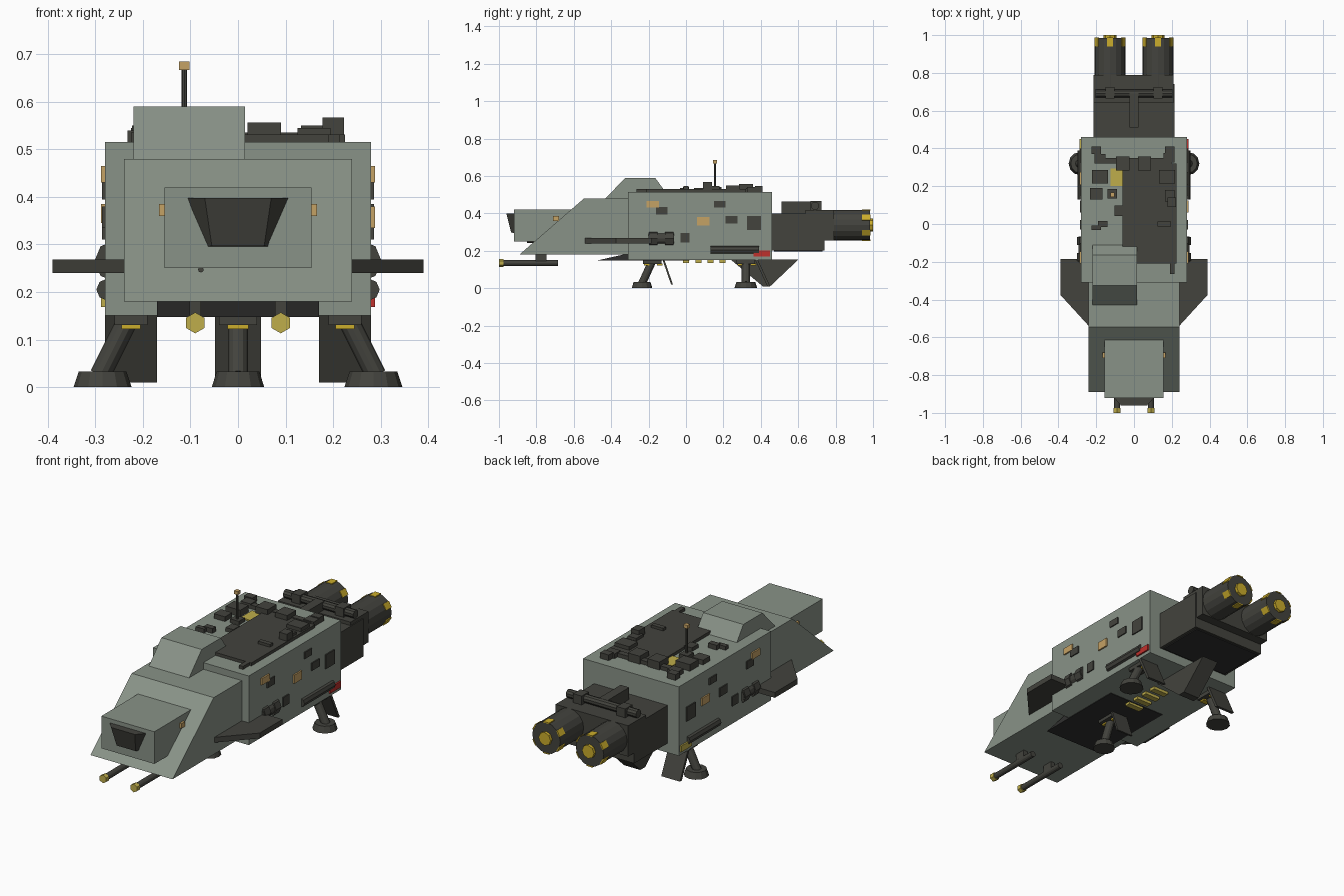
import bpy, bmesh, math
from mathutils import Vector

if "Cube" in bpy.data.objects:
    bpy.data.objects.remove(bpy.data.objects["Cube"])


def material(name, rgb):
    m = bpy.data.materials.new(name)
    m.diffuse_color = (*rgb, 1)
    m.use_nodes = True
    m.node_tree.nodes["Principled BSDF"].inputs["Base Color"].default_value = m.diffuse_color
    return m


HULL = material("hull grey green", (0.25, 0.29, 0.245))
DARK = material("dark grey", (0.056, 0.056, 0.047))
BLACK = material("belly black", (0.03, 0.03, 0.029))
YELLOW = material("dull yellow", (0.52, 0.42, 0.07))
GOLD = material("bright gold", (0.60, 0.42, 0.025))
ORANGE = material("tan orange", (0.56, 0.36, 0.13))
RED = material("red", (0.52, 0.03, 0.025))


def finish(name, bm, mat):
    bmesh.ops.recalc_face_normals(bm, faces=bm.faces)
    me = bpy.data.meshes.new(name)
    bm.to_mesh(me)
    bm.free()
    me.materials.append(mat)
    ob = bpy.data.objects.new(name, me)
    bpy.context.collection.objects.link(ob)
    return ob


def box(name, x, y, z, mat):
    """Box from (low, high) ranges on each axis."""
    bm = bmesh.new()
    bmesh.ops.create_cube(bm, size=1)
    for v in bm.verts:
        v.co = [(r[0] + r[1]) / 2 + c * (r[1] - r[0]) for r, c in zip((x, y, z), v.co)]
    return finish(name, bm, mat)


def prism(name, pts, lo, hi, mat, axis="x"):
    """Extrude a (y, z) profile along x, or an (x, y) profile along z."""
    bm = bmesh.new()
    place = (lambda p, d: (d, *p)) if axis == "x" else (lambda p, d: (*p, d))
    a = [bm.verts.new(place(p, lo)) for p in pts]
    b = [bm.verts.new(place(p, hi)) for p in pts]
    bm.faces.new(a)
    bm.faces.new(b[::-1])
    for i in range(len(pts)):
        j = (i + 1) % len(pts)
        bm.faces.new((a[i], a[j], b[j], b[i]))
    return finish(name, bm, mat)


def rod(name, p, q, r, mat, sides=12, r2=None):
    """Cylinder or cone between two points."""
    p, q = Vector(p), Vector(q)
    bm = bmesh.new()
    bmesh.ops.create_cone(bm, cap_ends=True, segments=sides, radius1=r,
                          radius2=r if r2 is None else r2, depth=(q - p).length)
    rot = (q - p).to_track_quat('Z', 'Y')
    for v in bm.verts:
        v.co = rot @ v.co + (p + q) / 2
    return finish(name, bm, mat)


# Main hull, sloped nose and cockpit
box("main_hull", (-.28, .28), (-.31, .46), (.15, .515), HULL)
prism("nose_wedge", [(-.89, .18), (-.545, .48), (-.30, .48), (-.30, .18)], -.24, .24, HULL)
box("cockpit", (-.155, .155), (-.92, -.60), (.25, .42), HULL)
prism("upper_cabin", [(-.43, .48), (-.325, .59), (-.165, .59), (-.11, .515), (-.11, .48)],
      -.22, .015, HULL)
# Protruding cockpit window, leaning forward at the top
bm = bmesh.new()
front = [bm.verts.new(c) for c in ((-.07, -.96, .398), (.07, -.96, .398),
                                   (.055, -.935, .297), (-.055, -.935, .297))]
back = [bm.verts.new(c) for c in ((-.11, -.915, .398), (.11, -.915, .398),
                                  (.065, -.915, .295), (-.065, -.915, .295))]
bm.faces.new(front)
bm.faces.new(back[::-1])
for i in range(4):
    j = (i + 1) % 4
    bm.faces.new((front[i], back[i], back[j], front[j]))
finish("cockpit_window", bm, DARK)
rod("nose_sensor", (-.078, -.85, .247), (-.078, -.80, .247), .006, DARK, 8)

# Parts mirrored on both sides
for s in (-1, 1):
    side = "right" if s > 0 else "left"

    def sx(a, b):
        return tuple(sorted((s * a, s * b)))

    box(side + "_cockpit_light", sx(.15, .166), (-.71, -.68), (.36, .385), ORANGE)
    prism(side + "_wing", [(s * .23, -.185), (s * .39, -.185), (s * .39, -.375), (s * .23, -.55)],
          .24, .268, DARK, "z")
    # Side pod with two collars and a long lower pipe
    rod(side + "_pod", (s * .265, -.20, .265), (s * .265, -.065, .265), .03, DARK)
    for y in (-.175, -.09):
        rod(side + "_pod_collar", (s * .258, y - .022, .265), (s * .258, y + .022, .265), .044, DARK, 8)
    rod(side + "_lower_pipe", (s * .275, .13, .205), (s * .275, .39, .205), .023, DARK, 8)
    box(side + "_marker", sx(.27, .288), (.36, .45), (.168, .20), RED if s > 0 else YELLOW)
    # Side panels; the orange one in the middle row differs per side
    panels = [(-.21, -.145, .43, .465, ORANGE), (-.16, -.10, .395, .435, DARK),
              (.06, .125, .335, .38, ORANGE if s > 0 else DARK), (.15, .21, .43, .465, DARK),
              (.21, .275, .345, .385, DARK if s > 0 else ORANGE), (.325, .40, .31, .385, DARK),
              (-.03, .02, .245, .295, DARK)]
    for a, b, c, d, m in panels:
        box(side + "_side_panel", sx(.275, .286 if m == DARK else .288), (a, b), (c, d), m)

    # Nose guns
    rod(side + "_gun", (s * .09, -.985, .135), (s * .09, -.685, .135), .016, DARK)
    rod(side + "_gun_tip", (s * .09, -1.0, .135), (s * .09, -.975, .135), .022, YELLOW, 6)
    box(side + "_gun_mount", sx(.078, .102), (-.805, -.745), (.14, .19), DARK)

    # Rear landing gear
    rod(side + "_rear_foot", (s * .285, .32, 0), (s * .285, .32, .033), .061, DARK, 12, .05)
    rod(side + "_rear_leg", (s * .29, .32, .025), (s * .235, .32, .135), .022, DARK)
    box(side + "_rear_hub", sx(.19, .26), (.27, .37), (.13, .155), DARK)
    for y in (.275, .345):
        box(side + "_rear_brace", sx(.205, .245), (y, y + .03), (.122, .132), GOLD)
    prism(side + "_rear_gear_door", [(.37, .15), (.385, .15), (.45, .01), (.435, .01)],
          *sx(.17, .28), DARK)

    # Engine with nozzle, rim vents and core
    cx, cz, r = s * .127, .337, .082
    rod(side + "_engine", (cx, .70, cz), (cx, .985, cz), r, DARK, 16)
    rod(side + "_engine_core", (cx, .98, cz), (cx, 1.0, cz), .035, GOLD, 8)
    for k in range(6):
        a = math.tau * (k + .5) / 6
        v = box(side + "_engine_vent", (-.017, .017), (-.022, .024), (-.003, .003), GOLD)
        v.location = (cx + math.cos(a) * r * .985, .963, cz + math.sin(a) * r * .985)
        v.rotation_euler = (0, math.pi / 2 - a, 0)

# Rear engine block
box("engine_base", (-.215, .215), (.45, .74), (.20, .40), DARK)
box("engine_housing", (-.215, .21), (.64, .79), (.255, .418), DARK)
box("engine_belly", (-.20, .20), (.47, .73), (.195, .201), BLACK)
box("engine_spine", (-.025, .025), (.51, .69), (.39, .463), DARK)
rod("engine_crossbar", (-.205, .69, .44), (.205, .69, .44), .022, DARK, 10)
for x in (-.127, .127):
    box("crossbar_clamp", (x - .025, x + .025), (.665, .725), (.41, .465), DARK)

# Belly plate, bay, vents and keel fin
prism("belly_plate", [(-.48, .147), (-.31, .185), (.02, .185), (.02, .147)], -.17, .17, BLACK)
for y in (-.015, .05, .115, .18):
    box("belly_vent", (-.045, .045), (y, y + .032), (.135, .152), YELLOW)
prism("keel_fin", [(.24, .152), (.60, .152), (.45, .01), (.41, .01)], -.048, .048, DARK)

# Front landing gear
rod("front_foot", (0, -.235, 0), (0, -.235, .033), .055, DARK, 12, .045)
rod("front_leg", (0, -.235, .025), (0, -.18, .145), .021, DARK)
box("front_hub", (-.04, .04), (-.23, -.13), (.13, .15), DARK)
for y in (-.225, -.155):
    box("front_brace", (-.022, .022), (y, y + .03), (.122, .131), GOLD)
prism("front_gear_door", [(-.125, .15), (-.115, .15), (-.07, .02), (-.08, .02)], -.048, .048, DARK)

# Roof panel and equipment boxes: centre x, centre y, width, depth, top
prism("roof_panel", [(-.06, .32), (.225, .32), (.225, -.21), (.215, -.21), (.215, -.265),
                     (.19, -.265), (.19, -.21), (.01, -.21), (.01, -.12), (-.06, -.12)],
      .51, .531, DARK, "z")
for x, y, w, d, top in ((-.20, .39, .05, .04, .545), (.19, .39, .05, .04, .545),
                        (-.06, .32, .07, .075, .557), (.055, .32, .07, .075, .557),
                        (0, .335, .40, .03, .535), (-.18, .345, .06, .05, .54),
                        (.185, .35, .06, .05, .54), (-.18, .25, .085, .07, .55),
                        (.175, .25, .085, .07, .55), (-.20, .16, .065, .06, .54),
                        (.20, .115, .045, .05, .567), (.19, .15, .05, .06, .545),
                        (-.08, .07, .045, .055, .535), (-.165, 0, .05, .03, .54),
                        (-.20, -.02, .05, .025, .535), (.16, 0, .07, .025, .545),
                        (-.115, .16, .05, .05, .535)):
    box("roof_box", (x - w / 2, x + w / 2), (y - d / 2, y + d / 2), (.51, top), DARK)
box("roof_hatch", (-.125, -.06), (.20, .295), (.51, .522), YELLOW)

# Antenna
rod("antenna_mast", (-.113, .155, .53), (-.113, .155, .67), .006, DARK, 8)
box("antenna_tip", (-.124, -.102), (.144, .166), (.667, .685), ORANGE)
